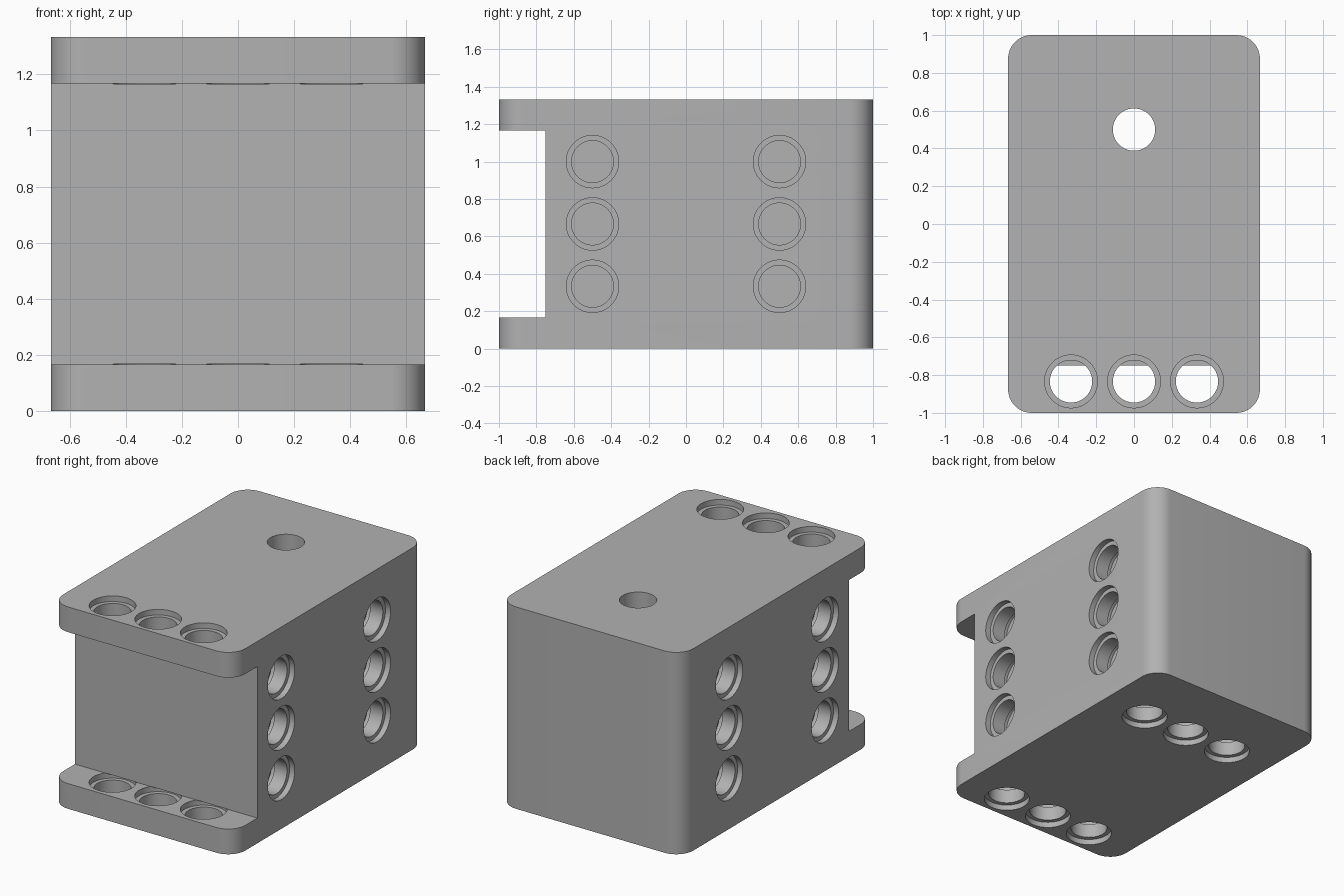
import bpy, bmesh, math
from mathutils import Vector, Matrix

if "Cube" in bpy.data.objects:
    bpy.data.objects.remove(bpy.data.objects["Cube"], do_unlink=True)

UNIT = 1 / 3                  # hole spacing
WIDTH, LENGTH, HEIGHT = 4 * UNIT, 2.0, 4 * UNIT
PLATE = UNIT / 2              # plate thickness and hole depth
BORE, RIM, RIM_DEPTH = 0.112, 0.14, 0.037
SIDES = 64

grey = bpy.data.materials.new("light_grey")
grey.use_nodes = True
colour = (0.445, 0.445, 0.445, 1)
grey.diffuse_color = colour
grey.node_tree.nodes["Principled BSDF"].inputs["Base Color"].default_value = colour


def make_object(name, bm):
    bmesh.ops.recalc_face_normals(bm, faces=bm.faces)
    mesh = bpy.data.meshes.new(name)
    bm.to_mesh(mesh)
    bm.free()
    mesh.materials.append(grey)
    obj = bpy.data.objects.new(name, mesh)
    bpy.context.collection.objects.link(obj)
    return obj


def add_box(bm, size, centre):
    matrix = Matrix.Translation(centre) @ Matrix.Diagonal((*size, 1))
    bmesh.ops.create_cube(bm, size=1, matrix=matrix)


def add_pin_hole(bm, position, inward):
    """Blind bore, widened at the mouth and at the bottom."""
    end = PLATE + 0.0005
    profile = [(0, -0.05), (RIM, -0.05), (RIM, RIM_DEPTH), (BORE, RIM_DEPTH),
               (BORE, PLATE - RIM_DEPTH), (RIM, PLATE - RIM_DEPTH), (RIM, end), (0, end)]
    part = bmesh.new()
    verts = [part.verts.new((r, 0, z)) for r, z in profile]
    edges = [part.edges.new(pair) for pair in zip(verts, verts[1:])]
    bmesh.ops.spin(part, geom=verts + edges, cent=(0, 0, 0), axis=(0, 0, 1),
                   angle=math.tau, steps=SIDES)
    bmesh.ops.remove_doubles(part, verts=part.verts, dist=0.0001)
    turn = Vector(inward).to_track_quat('Z', 'Y').to_matrix().to_4x4()
    part.transform(Matrix.Translation(position) @ turn)
    temp = bpy.data.meshes.new("pin_hole")
    part.to_mesh(temp)
    part.free()
    bm.from_mesh(temp)
    bpy.data.meshes.remove(temp)


def cut(target, name, bm):
    cutter = make_object(name, bm)
    cutter.hide_render = True
    mod = target.modifiers.new(name, 'BOOLEAN')
    mod.operation, mod.solver, mod.object = 'DIFFERENCE', 'EXACT', cutter
    bpy.context.view_layer.objects.active = target
    bpy.ops.object.modifier_apply(modifier=name)
    bpy.data.objects.remove(cutter, do_unlink=True)


# Block with rounded upright edges
bm = bmesh.new()
add_box(bm, (WIDTH, LENGTH, HEIGHT), (0, 0, HEIGHT / 2))
upright = [e for e in bm.edges if abs(e.verts[0].co.z - e.verts[1].co.z) > 1]
bmesh.ops.bevel(bm, geom=upright, offset=0.125, segments=12, profile=0.5, affect='EDGES')
block = make_object("block_body", bm)

# Front recess, leaving a lip above and below
bm = bmesh.new()
add_box(bm, (2, 1, HEIGHT - 2 * PLATE), (0, -1.25, HEIGHT / 2))
cut(block, "front_recess", bm)

# Pin holes in the lips, the underside and both flanks
bm = bmesh.new()
for column in (-1, 0, 1):
    x = column * UNIT
    add_pin_hole(bm, (x, -2.5 * UNIT, HEIGHT), (0, 0, -1))
    for y in (-2.5 * UNIT, 0.5):
        add_pin_hole(bm, (x, y, 0), (0, 0, 1))
for side in (-1, 1):
    for y in (-0.5, 0.5):
        for row in (1, 2, 3):
            add_pin_hole(bm, (side * WIDTH / 2, y, row * UNIT), (-side, 0, 0))
cut(block, "pin_holes", bm)

# Shaft hole from the top down to the middle rear pin hole
bm = bmesh.new()
low, high = PLATE - 0.02, HEIGHT + 0.05
bmesh.ops.create_cone(bm, cap_ends=True, segments=SIDES, radius1=BORE, radius2=BORE,
                      depth=high - low,
                      matrix=Matrix.Translation((0, 0.5, (low + high) / 2)))
cut(block, "shaft_hole", bm)

# Smooth curves, sharp rims
bpy.ops.object.select_all(action='DESELECT')
block.select_set(True)
bpy.context.view_layer.objects.active = block
bpy.ops.object.shade_smooth_by_angle(angle=math.radians(30))
